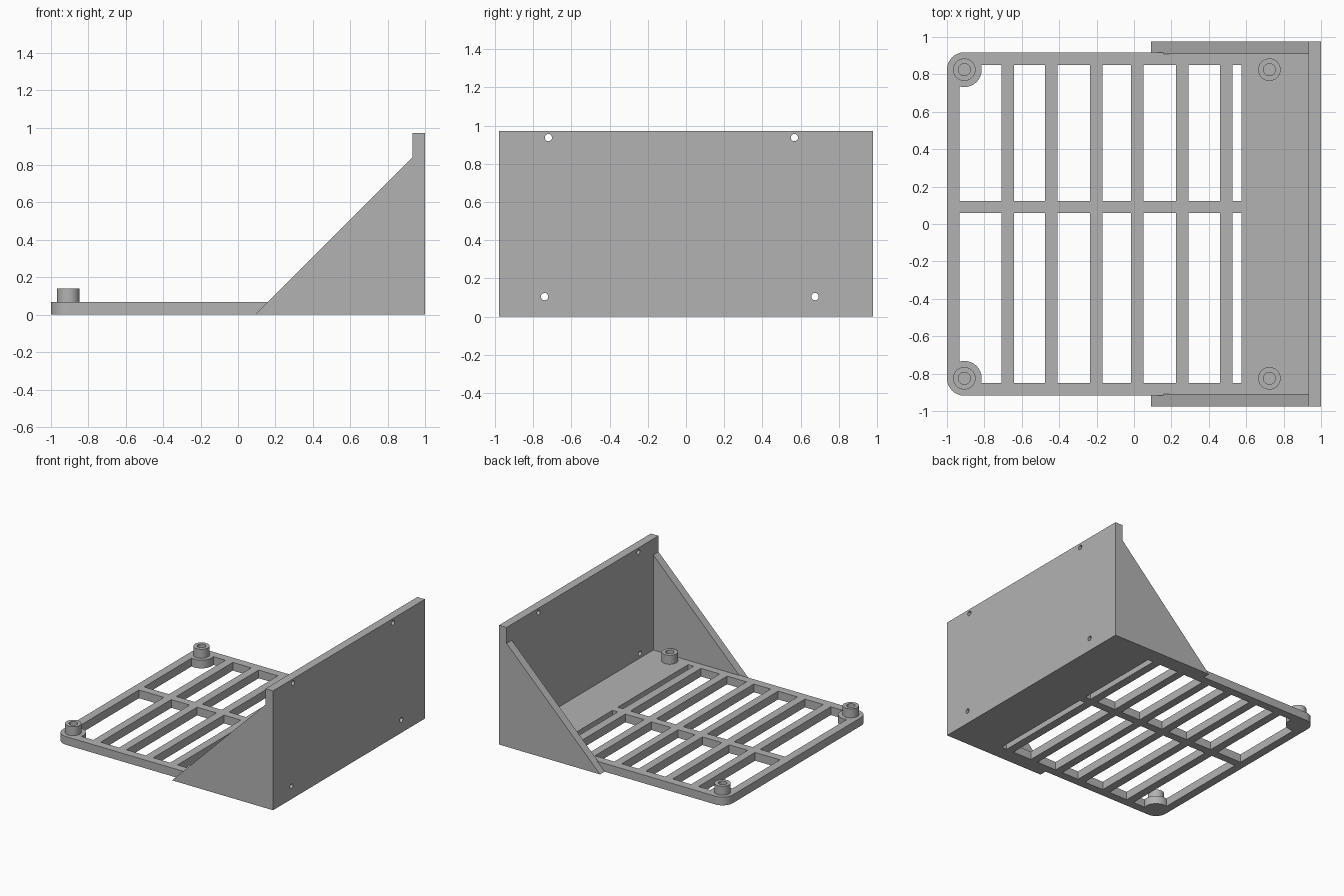
import bpy, bmesh, math

if "Cube" in bpy.data.objects:
    bpy.data.objects.remove(bpy.data.objects["Cube"])

T = 0.067            # sheet thickness
BX, BY = -0.907, 0.825   # corner boss centre
R = 0.093            # corner / pad radius

grey = bpy.data.materials.new("light_grey")
grey.diffuse_color = (0.45, 0.45, 0.45, 1)
grey.use_nodes = True
grey.node_tree.nodes["Principled BSDF"].inputs["Base Color"].default_value = grey.diffuse_color


def prism(name, pts, axis, lo, hi):
    """Extrude a 2D outline along z (pts are x,y) or y (pts are x,z)."""
    place = (lambda a, b, c: (a, b, c)) if axis == 'z' else (lambda a, b, c: (a, c, b))
    bm = bmesh.new()
    rings = [[bm.verts.new(place(a, b, c)) for a, b in pts] for c in (lo, hi)]
    bm.faces.new(rings[0])
    bm.faces.new(rings[1])
    n = len(pts)
    for i in range(n):
        j = (i + 1) % n
        bm.faces.new((rings[0][i], rings[0][j], rings[1][j], rings[1][i]))
    bmesh.ops.recalc_face_normals(bm, faces=bm.faces[:])
    me = bpy.data.meshes.new(name)
    bm.to_mesh(me)
    bm.free()
    me.materials.append(grey)
    ob = bpy.data.objects.new(name, me)
    bpy.context.collection.objects.link(ob)
    return ob


def box(name, x0, x1, y0, y1, z0, z1):
    return prism(name, [(x0, y0), (x1, y0), (x1, y1), (x0, y1)], 'z', z0, z1)


def arc(cx, cy, r, a0, a1, n):
    return [(cx + r * math.cos(math.radians(a0 + (a1 - a0) * i / n)),
             cy + r * math.sin(math.radians(a0 + (a1 - a0) * i / n))) for i in range(n + 1)]


def disc(name, x, y, r, z0, z1):
    return prism(name, arc(x, y, r, 0, 360, 48)[:-1], 'z', z0, z1)


def combine(target, tool, op):
    """Apply a boolean and discard the tool."""
    m = target.modifiers.new("bool", 'BOOLEAN')
    m.operation, m.solver, m.object = op, 'EXACT', tool
    bpy.context.view_layer.objects.active = target
    bpy.ops.object.modifier_apply(modifier=m.name)
    bpy.data.objects.remove(tool, do_unlink=True)


# tray with two rounded front corners
outline = arc(BX, BY, R, 90, 180, 12) + arc(BX, -BY, R, 180, 270, 12)
outline += [(0.96, -BY - R), (0.96, BY + R)]
bracket = prism("slotted_wall_bracket", outline, 'z', 0, T)

# mounting wall and triangular side gussets
combine(bracket, box("wall", 0.932, 1, -0.977, 0.977, 0, 0.972), 'UNION')
for s in (-1, 1):
    y0, y1 = sorted((s * 0.91, s * 0.977))
    tri = [(0.09, 0), (0.97, 0), (0.97, 0.842), (0.932, 0.842)]
    combine(bracket, prism("gusset", tri, 'y', y0, y1), 'UNION')

# slots between the cross bars; the corner slots leave a round pad
starts = [-0.933, -0.642, -0.409, -0.168, 0.050, 0.291, 0.527]
ends = [-0.709, -0.476, -0.235, -0.016, 0.225, 0.460, 0.575]
for i, (x0, x1) in enumerate(zip(starts, ends)):
    for y0, y1, s in ((-0.85, 0.058, -1), (0.124, 0.85, 1)):
        slot = box("slot_cutter", x0, x1, y0, y1, -0.1, 0.12)
        if i == 0:
            combine(slot, disc("pad", BX, s * BY, R, -0.2, 0.2), 'DIFFERENCE')
        combine(bracket, slot, 'DIFFERENCE')

# standoff bosses with blind screw holes
for x in (BX, 0.724):
    for y in (-BY, BY):
        boss = disc("boss", x, y, 0.06, 0.03, 0.14)
        combine(boss, disc("screw_hole", x, y, 0.032, T, 0.2), 'DIFFERENCE')
        combine(bracket, boss, 'UNION')

# wall screw holes
for y, z in ((-0.72, 0.937), (0.567, 0.937), (-0.74, 0.105), (0.675, 0.105)):
    hole = disc("wall_hole", 0, 0, 0.019, -0.2, 0.2)
    hole.rotation_euler = (0, math.pi / 2, 0)
    hole.location = (0.97, y, z)
    bpy.context.view_layer.update()
    combine(bracket, hole, 'DIFFERENCE')

# smooth the round walls, keep edges sharp
bpy.ops.object.select_all(action='DESELECT')
bracket.select_set(True)
bpy.context.view_layer.objects.active = bracket
bpy.ops.object.shade_smooth_by_angle(angle=math.radians(30))
